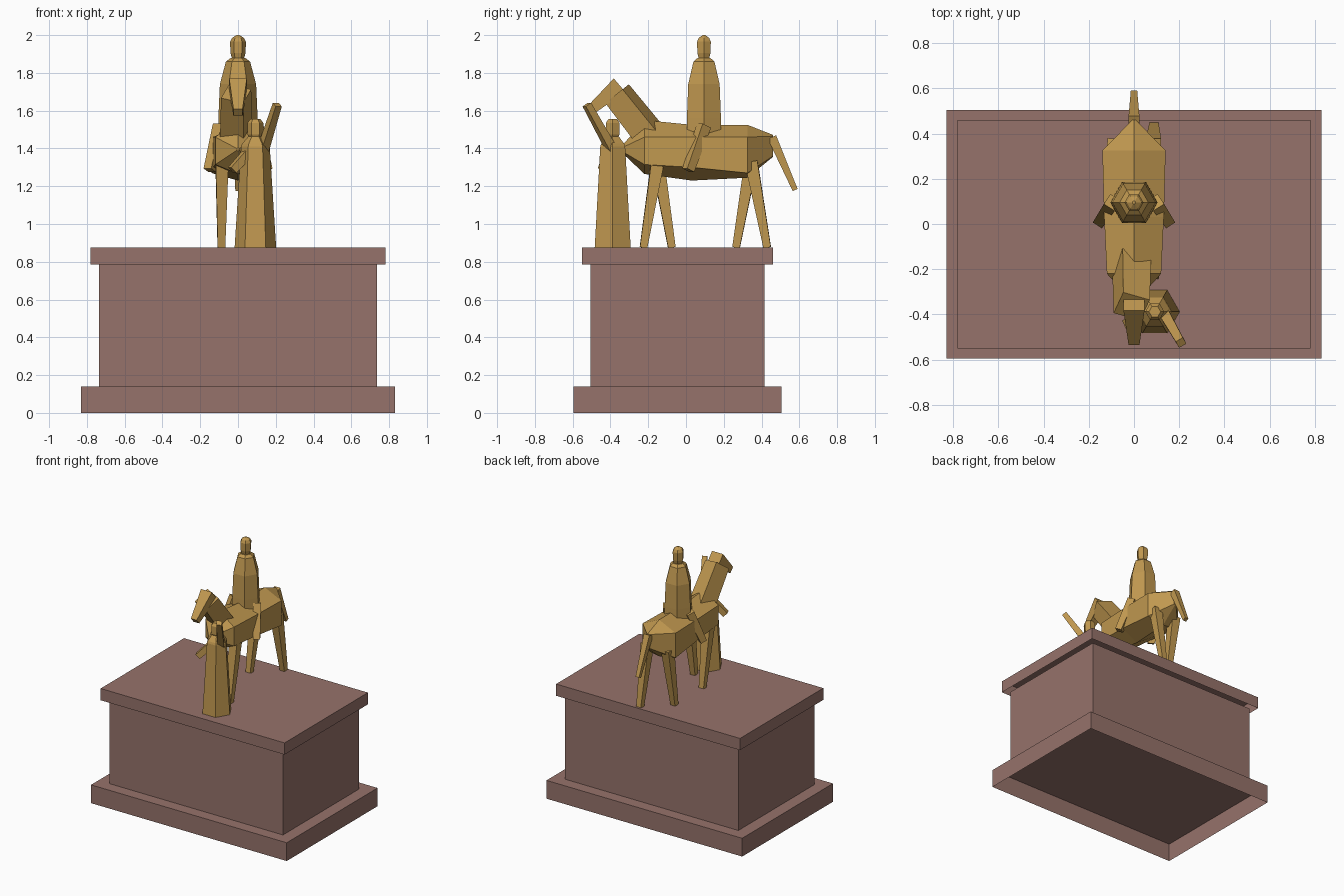
import bpy, bmesh
from math import sin, cos, pi, radians
from mathutils import Vector, Matrix

cube = bpy.data.objects.get("Cube")
if cube:
    bpy.data.objects.remove(cube, do_unlink=True)


def material(name, rgb):
    m = bpy.data.materials.new(name)
    m.use_nodes = True
    m.diffuse_color = (*rgb, 1)
    m.node_tree.nodes["Principled BSDF"].inputs["Base Color"].default_value = (*rgb, 1)
    return m


STONE = material("rose_stone", (0.305, 0.17, 0.145))
BRONZE = material("golden_bronze", (0.53, 0.315, 0.08))


def finish(bm, name, mat):
    bmesh.ops.recalc_face_normals(bm, faces=bm.faces)
    mesh = bpy.data.meshes.new(name)
    bm.to_mesh(mesh)
    bm.free()
    mesh.materials.append(mat)
    obj = bpy.data.objects.new(name, mesh)
    bpy.context.collection.objects.link(obj)
    return obj


def slab(name, half_x, y0, y1, z0, z1):
    """Box without a floor."""
    bm = bmesh.new()
    bmesh.ops.create_cube(bm, size=1)
    for v in bm.verts:
        v.co = (v.co.x * 2 * half_x,
                y0 if v.co.y < 0 else y1,
                z0 if v.co.z < 0 else z1)
    bmesh.ops.recalc_face_normals(bm, faces=bm.faces)
    floor = [f for f in bm.faces if f.normal.z < -0.9]
    bmesh.ops.delete(bm, geom=floor, context='FACES_ONLY')
    mesh = bpy.data.meshes.new(name)
    bm.to_mesh(mesh)
    bm.free()
    mesh.materials.append(STONE)
    bpy.context.collection.objects.link(bpy.data.objects.new(name, mesh))


def loft(name, rings):
    """Skin a stack of equal rings and cap both ends."""
    bm = bmesh.new()
    rows = [[bm.verts.new(p) for p in ring] for ring in rings]
    n = len(rows[0])
    for a, b in zip(rows, rows[1:]):
        for i in range(n):
            j = (i + 1) % n
            bm.faces.new((a[i], a[j], b[j], b[i]))
    bm.faces.new(rows[0])
    bm.faces.new(rows[-1])
    return finish(bm, name, BRONZE)


def turned(name, x, y, profile):
    """Six-sided upright form from (height, radius) pairs."""
    loft(name, [[(x + r * cos(i * pi / 3), y + r * sin(i * pi / 3), z)
                 for i in range(6)] for z, r in profile])


def limb(name, a, b, ra, rb, roll=45):
    """Tapered four-sided bar from a to b."""
    a, b = Vector(a), Vector(b)
    d = b - a
    bm = bmesh.new()
    place = (Matrix.Translation((a + b) / 2)
             @ d.to_track_quat('Z', 'Y').to_matrix().to_4x4()
             @ Matrix.Rotation(radians(roll), 4, 'Z'))
    bmesh.ops.create_cone(bm, cap_ends=True, segments=4, radius1=ra,
                          radius2=rb, depth=d.length, matrix=place)
    finish(bm, name, BRONZE)


# Pedestal
slab("pedestal_foot", 0.83, -0.595, 0.505, 0, 0.14)
slab("pedestal_body", 0.735, -0.505, 0.415, 0.14, 0.785)
slab("pedestal_top", 0.78, -0.55, 0.46, 0.785, 0.875)

# Horse barrel: y, half width, ridge, upper side, lower side, keel
sections = [
    (-0.347, 0.006, 1.405, 1.40, 1.39, 1.385),
    (-0.22, 0.12, 1.55, 1.46, 1.315, 1.265),
    (0.03, 0.132, 1.525, 1.46, 1.30, 1.23),
    (0.325, 0.14, 1.525, 1.46, 1.27, 1.245),
    (0.46, 0.008, 1.472, 1.465, 1.36, 1.355),
]
loft("horse_body", [[(0, y, t), (w, y, u), (w, y, l), (0, y, k), (-w, y, l), (-w, y, u)]
                    for y, w, t, u, l, k in sections])

# Horse neck, head and tail
limb("horse_neck", (-0.01, -0.365, 1.69), (-0.01, -0.175, 1.45), 0.088, 0.095, 65)
limb("horse_head", (0, -0.352, 1.735), (0, -0.52, 1.59), 0.066, 0.034)
limb("horse_tail", (0, 0.455, 1.46), (0, 0.578, 1.18), 0.034, 0.02)

# Horse legs: hip y, then foot y on each side
for side, s, front_foot, rear_foot in (("left", 1, -0.225, 0.43), ("right", -1, -0.075, 0.265)):
    for part, hip, foot in (("front", -0.15, front_foot), ("rear", 0.345, rear_foot)):
        limb(f"horse_{part}_{side}_leg", (0.085 * s, hip, 1.33),
             (0.088 * s, foot, 0.875), 0.048, 0.028)
    # Rider leg
    limb(f"rider_{side}_leg", (0.095 * s, 0.095, 1.52), (0.15 * s, 0.012, 1.285), 0.04, 0.034)

# Rider
turned("rider_robe", 0, 0.095, [(1.45, 0.106), (1.56, 0.104), (1.74, 0.096),
                                (1.86, 0.064), (1.878, 0.04)])
turned("rider_head", 0, 0.095, [(1.87, 0.03), (1.905, 0.04), (1.965, 0.042),
                                (1.985, 0.032), (2.0, 0.008)])

# Standing groom
turned("groom_robe", 0.092, -0.388, [(0.875, 0.11), (1.41, 0.076), (1.425, 0.07), (1.465, 0.036)])
turned("groom_head", 0.092, -0.388, [(1.455, 0.032), (1.475, 0.042), (1.535, 0.042), (1.556, 0.026)])
limb("groom_raised_arm", (0.125, -0.38, 1.37), (0.208, -0.525, 1.632), 0.034, 0.026)
limb("groom_lowered_arm", (0.06, -0.40, 1.385), (-0.03, -0.44, 1.285), 0.034, 0.03)
